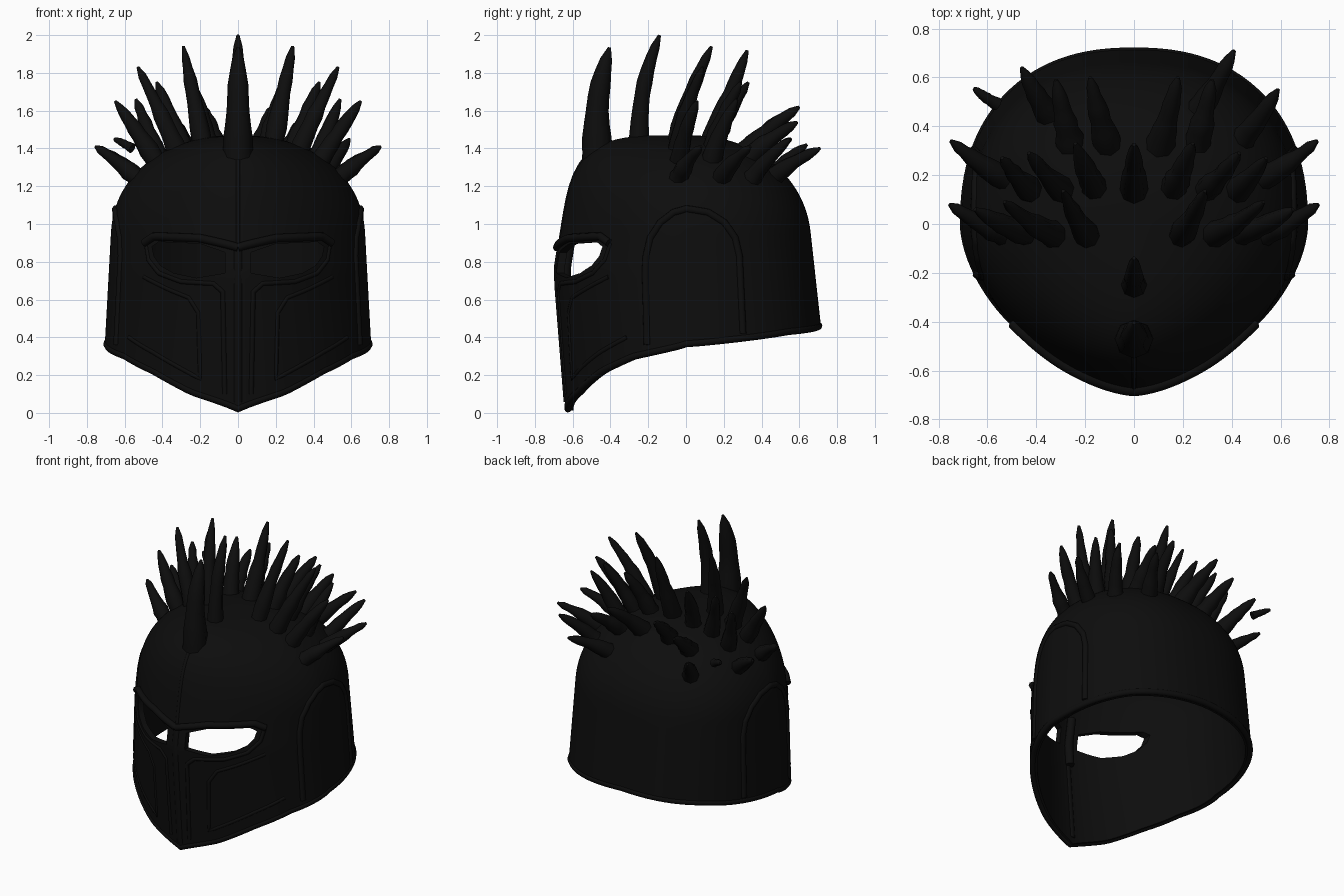
import bpy, bmesh, math, random
from mathutils import Vector

random.seed(4)
if "Cube" in bpy.data.objects:
    bpy.data.objects.remove(bpy.data.objects["Cube"], do_unlink=True)

black = bpy.data.materials.new("matte black")
black.use_nodes = True
black.diffuse_color = (0.004, 0.004, 0.004, 1)
bsdf = next(n for n in black.node_tree.nodes if n.type == 'BSDF_PRINCIPLED')
bsdf.inputs["Base Color"].default_value = black.diffuse_color
bsdf.inputs["Roughness"].default_value = 0.8

TOP, SHOULDER = 1.47, 0.95
FRONT_POW, BACK_POW = 1.18, 0.87


def select(ob):
    bpy.ops.object.select_all(action='DESELECT')
    ob.select_set(True)
    bpy.context.view_layer.objects.active = ob


def smooth(ob, angle=40):
    select(ob)
    bpy.ops.object.shade_smooth_by_angle(angle=math.radians(angle))


def dome(z, p):
    t = min(max((z - SHOULDER) / (TOP - SHOULDER), 0), 1)
    return (1 - t ** p) ** (1 / p)


def half_width(z):
    return (0.725 - 0.055 * z) * dome(z, 2.2)


def surf(a, z, out=0.0):
    """Point on the shell: a is 0 at the face, pi at the back."""
    side = -1 if a < 0 else 1
    s, c = abs(math.sin(a)), math.cos(a)
    if c > 0:
        depth = 0.635 + 0.08 * min(z, 0.75) - 0.16 * max(z - 0.75, 0)
        x, y = s ** FRONT_POW, -(c ** FRONT_POW) * depth * dome(z, 4)
    else:
        depth = 0.765 - 0.11 * z
        x, y = s ** BACK_POW, (-c) ** BACK_POW * depth * dome(z, 2.2)
    p = Vector((side * x * half_width(z), y, z))
    return p + Vector((p.x, p.y, 0)).normalized() * out


def face_angle(x, z):
    s = min(abs(x) / half_width(z), 1) ** (1 / FRONT_POW)
    return math.copysign(math.asin(s), x)


RIM = [(0, 0.01), (0.42, 0.1), (0.75, 0.21), (1.07, 0.29),
       (1.57, 0.355), (2.4, 0.42), (3.15, 0.45)]


def rim_height(a):
    a = abs(a)
    for (a0, z0), (a1, z1) in zip(RIM, RIM[1:]):
        if a <= a1:
            return z0 + (z1 - z0) * (a - a0) / (a1 - a0)
    return RIM[-1][1]


def tube(name, pts, radii, cyclic=False):
    """Round bar through the points, turned into a mesh."""
    cu = bpy.data.curves.new(name, 'CURVE')
    cu.dimensions = '3D'
    cu.bevel_depth = 1
    cu.bevel_resolution = 2
    cu.use_fill_caps = True
    sp = cu.splines.new('POLY')
    sp.points.add(len(pts) - 1)
    sp.use_cyclic_u = cyclic
    for q, p, r in zip(sp.points, pts, radii):
        q.co = (*p, 1)
        q.radius = r
    ob = bpy.data.objects.new(name, cu)
    bpy.context.collection.objects.link(ob)
    cu.materials.append(black)
    select(ob)
    bpy.ops.object.convert(target='MESH')
    smooth(bpy.context.object, 60)


def trim(name, path, r, out=0.0, n=8):
    """Raised moulding on the shell along (angle, height) points."""
    pts = []
    for (a0, z0), (a1, z1) in zip(path, path[1:]):
        pts += [surf(a0 + (a1 - a0) * i / n, z0 + (z1 - z0) * i / n, out) for i in range(n)]
    pts.append(surf(*path[-1], out))
    tube(name, pts, [r] * len(pts))


# helmet shell: rings from the sloping rim up to the crown
COLS, ROWS = 112, 48
angles = [-math.pi + 2 * math.pi * i / COLS for i in range(COLS)]
bm = bmesh.new()
rings = []
for j in range(ROWS + 1):
    u = math.sin(j / ROWS * math.pi / 2)
    rings.append([bm.verts.new(surf(a, rim_height(a) + (TOP - rim_height(a)) * u))
                  for a in angles])
for lo, hi in zip(rings, rings[1:]):
    for i in range(COLS):
        k = (i + 1) % COLS
        bm.faces.new((lo[i], lo[k], hi[k], hi[i]))
bmesh.ops.remove_doubles(bm, verts=bm.verts, dist=0.0005)
bmesh.ops.recalc_face_normals(bm, faces=bm.faces)
me = bpy.data.meshes.new("helmet_shell")
bm.to_mesh(me)
bm.free()
me.materials.append(black)
shell = bpy.data.objects.new("helmet_shell", me)
bpy.context.collection.objects.link(shell)
wall = shell.modifiers.new("wall", 'SOLIDIFY')
wall.thickness = 0.04
wall.offset = -1

# eye openings
EYE = [(0.07, 0.74), (0.07, 0.85), (0.2, 0.895), (0.42, 0.905), (0.455, 0.88),
       (0.445, 0.83), (0.41, 0.78), (0.34, 0.74), (0.22, 0.715)]
cutters = []
for s in (-1, 1):
    bm = bmesh.new()
    f = bm.faces.new([bm.verts.new((s * x, -1, z)) for x, z in EYE])
    ext = bmesh.ops.extrude_face_region(bm, geom=[f])
    bmesh.ops.translate(bm, vec=(0, 0.85, 0),
                        verts=[v for v in ext["geom"] if isinstance(v, bmesh.types.BMVert)])
    bmesh.ops.recalc_face_normals(bm, faces=bm.faces)
    cm = bpy.data.meshes.new("eye_cutter")
    bm.to_mesh(cm)
    bm.free()
    cut = bpy.data.objects.new("eye_cutter", cm)
    cut.hide_render = True
    bpy.context.collection.objects.link(cut)
    cutters.append(cut)
    mod = shell.modifiers.new("eye", 'BOOLEAN')
    mod.operation = 'DIFFERENCE'
    mod.solver = 'EXACT'
    mod.object = cut
select(shell)
for name in [m.name for m in shell.modifiers]:
    bpy.ops.object.modifier_apply(modifier=name)
for cut in cutters:
    bpy.data.objects.remove(cut, do_unlink=True)
smooth(shell)

# rolled rim along the lower edge
tube("lower_rim", [surf(a, rim_height(a) + 0.012, -0.012) for a in angles],
     [0.02] * COLS, cyclic=True)

# nose bar and crown seam
trim("nose_bar", [(0, 0.06), (0, 0.87)], 0.028, -0.02)
trim("inner_nose_bar", [(0, 0.6), (0, 0.93)], 0.028, -0.055)
trim("crown_seam", [(0, 0.9), (0, 1.38)], 0.012, -0.006)

for s, side in ((1, "left"), (-1, "right")):
    def on_face(pts):
        return [(face_angle(s * x, z), z) for x, z in pts]
    # brow, visor and cheek mouldings
    trim(side + "_brow", on_face([(0, 0.875), (0.2, 0.925), (0.44, 0.935), (0.49, 0.9)]),
         0.022, 0.008)
    trim(side + "_visor_edge", on_face([(0.49, 0.9), (0.475, 0.81), (0.42, 0.74), (0.3, 0.695),
                                        (0.13, 0.685), (0.08, 0.64), (0.07, 0.1)]), 0.014, -0.006)
    trim(side + "_cheek_edge", on_face([(0.5, 0.72), (0.36, 0.65), (0.26, 0.61), (0.21, 0.53),
                                        (0.2, 0.18), (0.45, 0.32), (0.58, 0.4)]), 0.013, -0.006)
    # arched moulding over the ear
    arch = [(s * (1.57 - 0.38 * math.cos(t * math.pi / 8)), 0.83 + 0.25 * math.sin(t * math.pi / 8))
            for t in range(9)]
    trim(side + "_ear_arch", [(s * 1.19, 0.36)] + arch + [(s * 1.95, 0.42)], 0.02, -0.005)


def spike(name, base, tip, r, bend=0.03):
    """Tapered horn that bows slightly and has an uneven surface."""
    b, t = Vector(base), Vector(tip)
    n = 9
    bow = Vector((0, 1, -0.6)) * (t - b).length * bend
    pts, radii = [], []
    for i in range(n + 1):
        u = i / n
        pts.append(b.lerp(t, u) - bow * math.sin(math.pi * u))
        radii.append((r * (1 - u) ** 0.7 + 0.013) * random.uniform(0.9, 1.1))
    radii[-1] = 0.008
    tube(name, pts, radii)


# central crest
spike("front_crest_spike", (0, -0.465, 1.3), (0, -0.405, 1.935), 0.08, 0.05)
spike("middle_crest_spike", (0, -0.25, 1.4), (0, -0.14, 2.0), 0.045, 0.05)
spike("rear_crest_spike", (0, 0.12, 1.4), (0, 0.325, 1.92), 0.048, 0)

# fans of spikes on each side: base, tip, radius
FANS = [((0.18, -0.06, 1.38), (0.29, 0.135, 1.94), 0.045),
        ((0.31, -0.05, 1.36), (0.53, 0.09, 1.83), 0.045),
        ((0.42, -0.04, 1.31), (0.65, 0.06, 1.65), 0.045),
        ((0.53, -0.04, 1.24), (0.755, 0.08, 1.41), 0.042),
        ((0.15, 0.13, 1.38), (0.24, 0.33, 1.75), 0.05),
        ((0.27, 0.12, 1.34), (0.43, 0.29, 1.75), 0.045),
        ((0.4, 0.12, 1.28), (0.54, 0.27, 1.66), 0.045),
        ((0.5, 0.17, 1.22), (0.75, 0.34, 1.41), 0.042),
        ((0.1, 0.3, 1.36), (0.18, 0.6, 1.62), 0.05),
        ((0.25, 0.3, 1.32), (0.32, 0.59, 1.54), 0.05),
        ((0.42, 0.32, 1.2), (0.59, 0.55, 1.45), 0.045)]
for k, (base, tip, r) in enumerate(FANS, 1):
    for s, side in ((1, "left"), (-1, "right")):
        if (k, side) != (len(FANS), "right"):
            spike(f"{side}_spike_{k}", (s * base[0], *base[1:]), (s * tip[0], *tip[1:]), r)

# uneven spikes at the back, with one broken-off splinter
spike("left_back_spike", (0.25, 0.44, 1.23), (0.41, 0.71, 1.4), 0.045)
spike("right_back_spike", (-0.33, 0.42, 1.21), (-0.46, 0.64, 1.42), 0.045)
spike("loose_splinter", (-0.56, 0.49, 1.4), (-0.655, 0.555, 1.45), 0.014)
